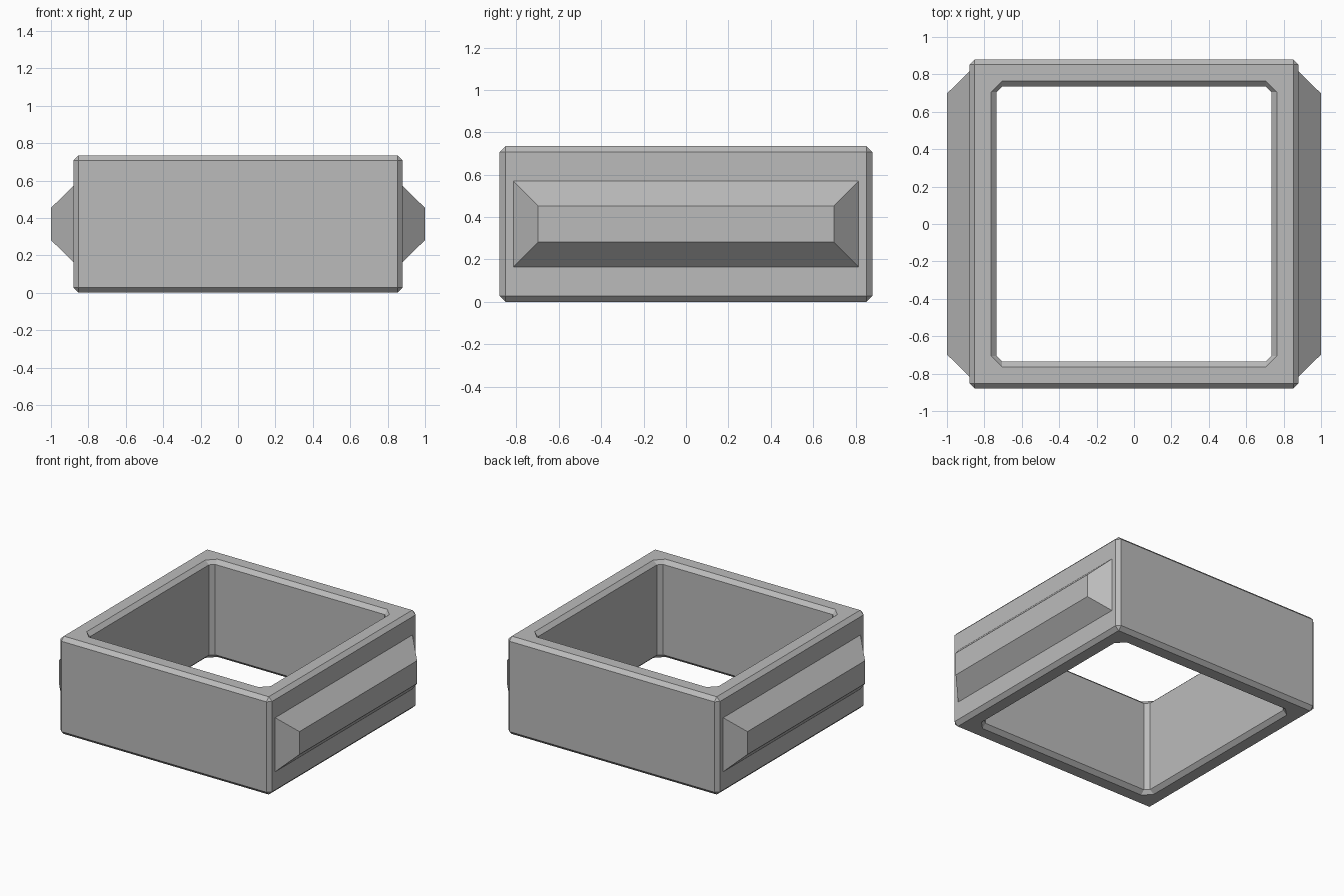
import bpy, bmesh

if "Cube" in bpy.data.objects:
    bpy.data.objects.remove(bpy.data.objects["Cube"])

grey = bpy.data.materials.new("plain grey")
grey.use_nodes = True
COLOUR = (0.5, 0.5, 0.5, 1)
grey.diffuse_color = COLOUR
grey.node_tree.nodes["Principled BSDF"].inputs["Base Color"].default_value = COLOUR

HEIGHT, OUTER, BEVEL = 0.735, 0.88, 0.028
WALL, RIM, INNER_BEVEL = 0.735, 0.765, 0.03


def finish(bm, name):
    bmesh.ops.remove_doubles(bm, verts=bm.verts, dist=0.0001)
    bmesh.ops.recalc_face_normals(bm, faces=bm.faces)
    mesh = bpy.data.meshes.new(name)
    bm.to_mesh(mesh)
    bm.free()
    mesh.materials.append(grey)
    obj = bpy.data.objects.new(name, mesh)
    bpy.context.collection.objects.link(obj)
    return obj


def square_ring(bm, half, cut, z):
    """Square outline with its four corners cut off."""
    a, b = half, half - cut
    points = [(a, -b), (a, b), (b, a), (-b, a), (-a, b), (-a, -b), (-b, -a), (b, -a)]
    return [bm.verts.new((x, y, z)) for x, y in points]


def bridge(bm, first, second):
    n = len(first)
    for i in range(n):
        j = (i + 1) % n
        bm.faces.new((first[i], first[j], second[j], second[i]))


# Bevelled square frame: a closed section swept through outlines
bm = bmesh.new()
low, high = BEVEL, HEIGHT - BEVEL
section = [
    (OUTER, BEVEL, low), (OUTER, BEVEL, high),
    (OUTER - BEVEL, 0, HEIGHT), (RIM, 2 * INNER_BEVEL, HEIGHT),
    (WALL, INNER_BEVEL, high), (WALL, INNER_BEVEL, low),
    (RIM, 2 * INNER_BEVEL, 0), (OUTER - BEVEL, 0, 0),
]
rings = [square_ring(bm, *entry) for entry in section]
for i, ring in enumerate(rings):
    bridge(bm, ring, rings[(i + 1) % len(rings)])
finish(bm, "square_frame")


# Tapered ridge on each side
def side_ridge(name, side):
    bm = bmesh.new()
    mid = HEIGHT / 2
    loops = []
    for x, hy, hz in ((OUTER, 0.815, 0.203), (1.0, 0.698, 0.086)):
        corners = [(-hy, -hz), (hy, -hz), (hy, hz), (-hy, hz)]
        loops.append([bm.verts.new((side * x, y, mid + z)) for y, z in corners])
    bridge(bm, *loops)
    for loop in loops:
        bm.faces.new(loop)
    finish(bm, name)


side_ridge("left_ridge", 1)
side_ridge("right_ridge", -1)
